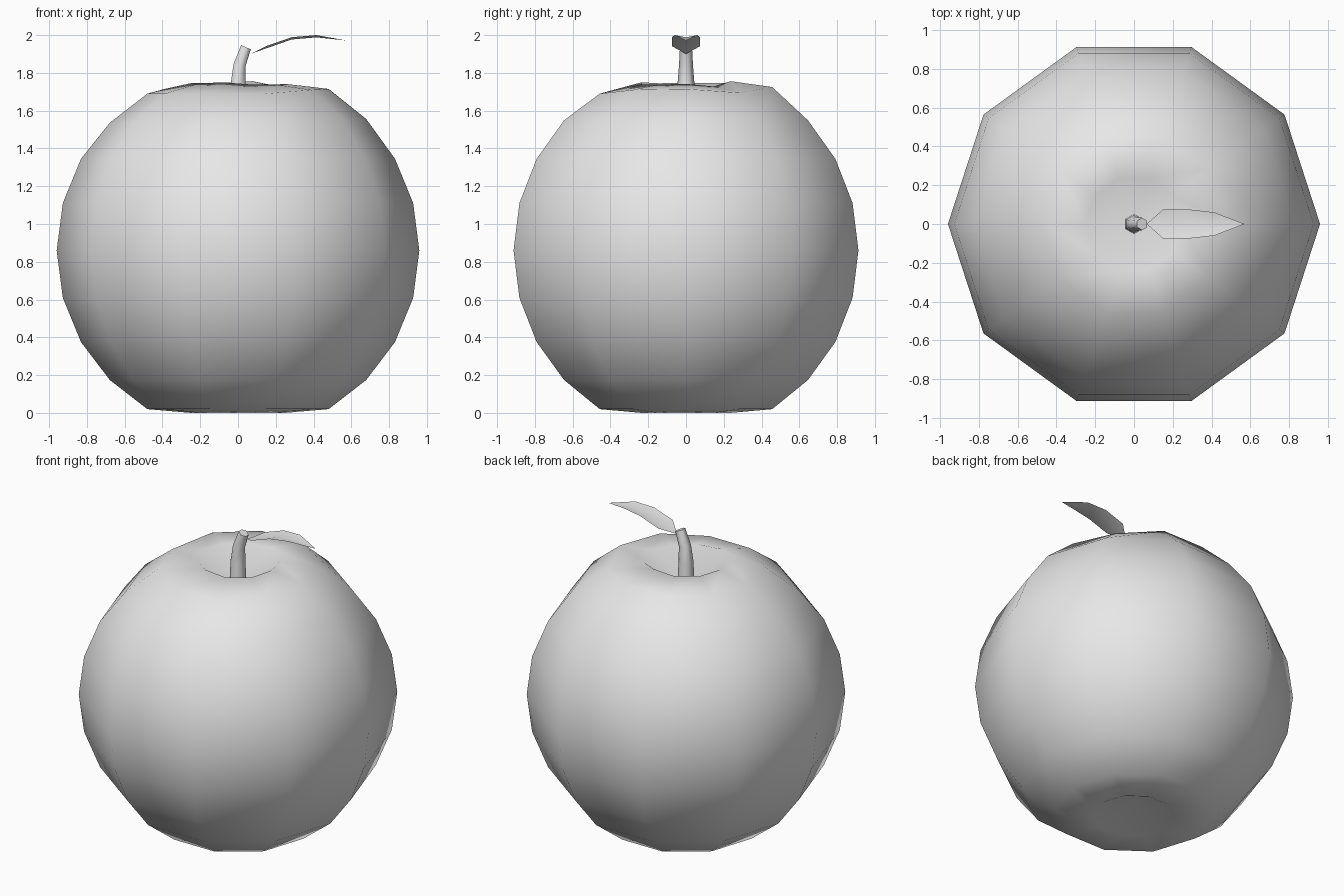
import bpy, bmesh, math
from mathutils import Vector, Matrix

cube = bpy.data.objects.get("Cube")
if cube:
    bpy.data.objects.remove(cube, do_unlink=True)

grey = bpy.data.materials.new("plain_grey")
grey.use_nodes = True
grey.diffuse_color = (0.8, 0.8, 0.8, 1)
grey.node_tree.nodes["Principled BSDF"].inputs["Base Color"].default_value = (0.8, 0.8, 0.8, 1)


def finish(bm, name, flat_caps=False, recalc=True):
    if recalc:
        bmesh.ops.recalc_face_normals(bm, faces=bm.faces)
    for f in bm.faces:
        f.smooth = not (flat_caps and len(f.verts) > 4)
    mesh = bpy.data.meshes.new(name)
    bm.to_mesh(mesh)
    bm.free()
    mesh.materials.append(grey)
    obj = bpy.data.objects.new(name, mesh)
    bpy.context.collection.objects.link(obj)
    return obj


def bridge(bm, a, b):
    n = len(a)
    for i in range(n):
        bm.faces.new((a[i], a[(i + 1) % n], b[(i + 1) % n], b[i]))


def fan(bm, ring, pole):
    for i, v in enumerate(ring):
        bm.faces.new((v, ring[(i + 1) % len(ring)], pole))


# Fruit body: ten-sided ball with dimpled poles and an uneven upper rim
SIDES, RADIUS, MIDDLE = 10, 0.96, 0.86
shoulder = [1.715, 1.695, 1.725, 1.725, 1.715, 1.69, 1.69, 1.69, 1.69, 1.71]
rim = [1.742, 1.728, 1.756, 1.748, 1.746, 1.746, 1.745, 1.75, 1.738, 1.738]
bm = bmesh.new()
rings = []
for step in range(-5, 6):
    lat = math.radians(15 * step)
    r = RADIUS * math.cos(lat)
    z = MIDDLE + 0.97 * math.sin(lat)
    ring = []
    for i in range(SIDES):
        a = math.tau * i / SIDES
        h = {-5: 0.0, 4: shoulder[i], 5: rim[i]}.get(step, z)
        if step == 3:
            h += 0.01 * math.cos(a)
        ring.append(bm.verts.new((r * math.cos(a), r * math.sin(a), h)))
    rings.append(ring)
for lower, upper in zip(rings, rings[1:]):
    bridge(bm, lower, upper)
fan(bm, rings[0], bm.verts.new((0, 0, 0.11)))
fan(bm, rings[-1], bm.verts.new((0, 0, 1.58)))
finish(bm, "fruit_body")

# Stem: tapering six-sided tube, bending towards the leaf (x, z, radius, lean)
bm = bmesh.new()
rings = []
for x, z, r, lean in [(0, 1.57, 0.052, 0), (0, 1.74, 0.045, 0.05),
                      (0.008, 1.84, 0.037, 0.2), (0.042, 1.936, 0.032, 0.4)]:
    turn = Matrix.Rotation(lean, 3, 'Y')
    ring = []
    for i in range(6):
        a = math.tau * (i + 0.5) / 6
        p = turn @ Vector((r * math.cos(a), r * math.sin(a), 0))
        ring.append(bm.verts.new(p + Vector((x, 0, z))))
    rings.append(ring)
for lower, upper in zip(rings, rings[1:]):
    bridge(bm, lower, upper)
bm.faces.new(rings[0])
bm.faces.new(rings[-1])
finish(bm, "stem", flat_caps=True)

# Leaf: thin folded sheet arching away from the stem (x, half width, edge height)
bm = bmesh.new()
base = bm.verts.new((0.065, 0, 1.9))
tip = bm.verts.new((0.57, 0, 1.972))
rows = []
for x, w, z in [(0.15, 0.075, 1.942), (0.285, 0.075, 1.989), (0.415, 0.06, 2.0)]:
    rows.append([bm.verts.new((x, s * w, z - (0 if s else 0.012))) for s in (-1, 0, 1)])
for k in (0, 1):
    bm.faces.new((base, rows[0][k], rows[0][k + 1]))
    for a, b in zip(rows, rows[1:]):
        bm.faces.new((a[k], b[k], b[k + 1], a[k + 1]))
    bm.faces.new((rows[-1][k], tip, rows[-1][k + 1]))
finish(bm, "leaf", recalc=False)
